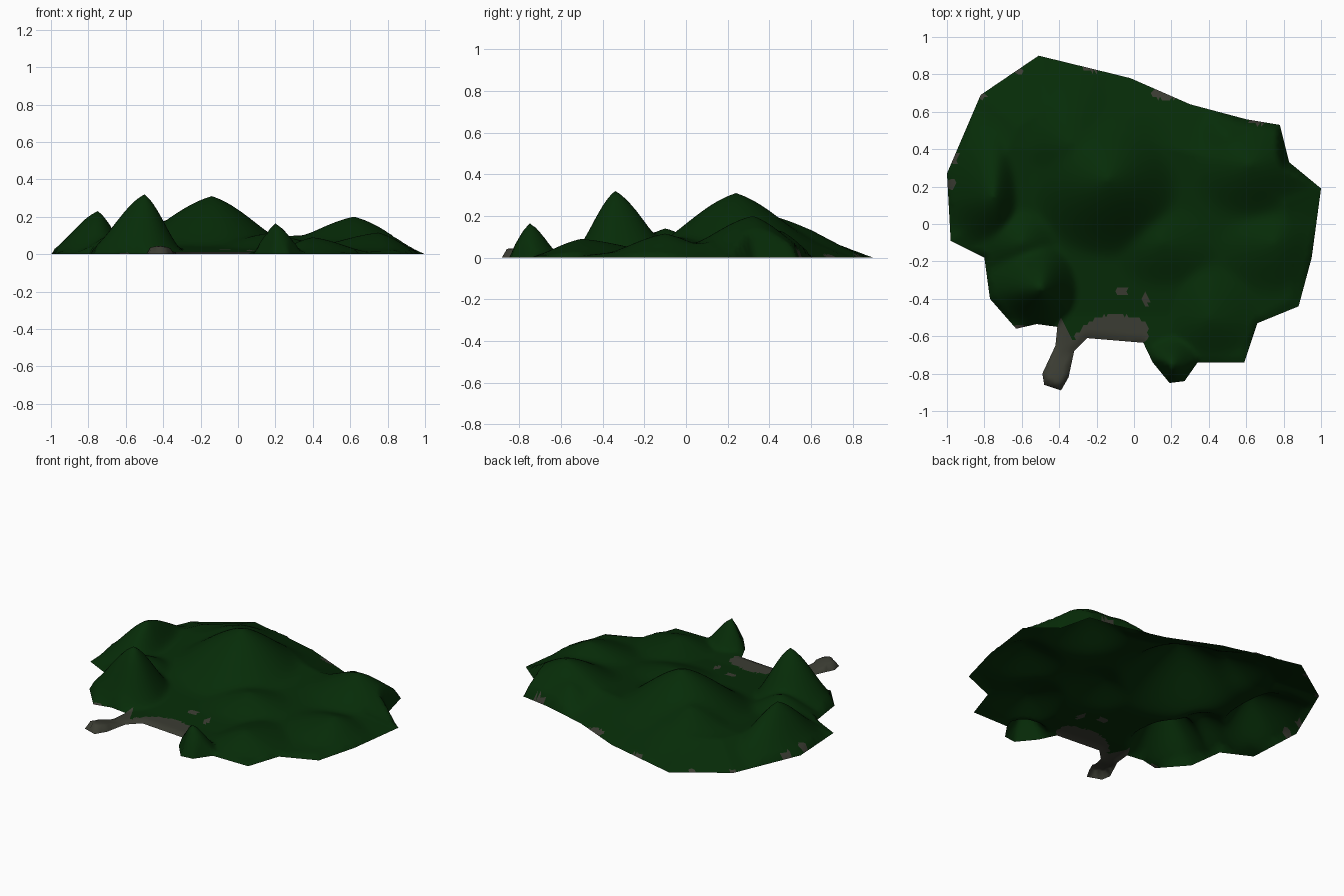
import bpy
import bmesh
import math
from mathutils import Vector
from mathutils.geometry import delaunay_2d_cdt, intersect_point_line

default_cube = bpy.data.objects.get("Cube")
if default_cube:
    bpy.data.objects.remove(default_cube, do_unlink=True)


def make_material(name, colour):
    material = bpy.data.materials.new(name)
    material.use_nodes = True
    material.diffuse_color = (*colour, 1)
    shader = material.node_tree.nodes["Principled BSDF"]
    shader.inputs["Base Color"].default_value = (*colour, 1)
    shader.inputs["Roughness"].default_value = 0.9
    return material


# Ground outline, anticlockwise from the stony tongue at the front
OUTLINE = [(-.48, -.86), (-.39, -.89), (-.35, -.82), (-.32, -.68), (-.25, -.61),
           (.05, -.635), (.1, -.74), (.19, -.85), (.27, -.84), (.34, -.74),
           (.59, -.74), (.66, -.53), (.88, -.44), (.95, -.18), (1, .19),
           (.83, .33), (.78, .53), (.6, .56), (.3, .64), (-.02, .78),
           (-.51, .9), (-.82, .69), (-1, .27), (-.98, -.09), (-.8, -.18),
           (-.77, -.4), (-.63, -.56), (-.52, -.535), (-.41, -.55), (-.42, -.65),
           (-.49, -.8)]

# Hills: x, y, height, then reach towards -x, +x, -y, +y
HILLS = [(-.14, .24, .31, .56, .5, .5, .5),
         (-.34, .43, .19, .42, .4, .35, .47),
         (-.5, -.34, .32, .32, .22, .22, .3),
         (-.75, .15, .23, .28, .18, .32, .5),
         (.2, -.75, .165, .15, .17, .12, .16),
         (.62, .32, .2, .5, .42, .42, .32),
         (.5, .46, .12, .25, .25, .25, .18),
         (.75, -.1, .115, .5, .25, .35, .3),
         (.15, -.1, .11, .4, .5, .32, .4),
         (.4, -.5, .09, .25, .35, .26, .5),
         (-.6, -.1, .14, .3, .28, .25, .3),
         (-.42, -.84, .045, .2, .2, .2, .2)]

# Bare stony patches: x, y, half width, half depth
STONES = [(-.42, -.78, .13, .24), (-.1, -.58, .18, .095), (.02, -.57, .06, .065),
          (-.24, -.61, .08, .055), (-.39, -.57, .025, .06), (-.31, -.67, .05, .05),
          (-.065, -.36, .033, .026), (.065, -.405, .016, .035),
          (.17, .7, .08, .035), (-.98, .21, .03, .03), (-.96, .36, .02, .05),
          (-.82, .69, .03, .025), (-.63, .82, .04, .02), (-.22, .83, .05, .018),
          (.7, .545, .09, .01), (-.62, -.56, .05, .02)]


def edge_distance(point):
    nearest = math.inf
    for i, end in enumerate(OUTLINE):
        a, b = Vector(OUTLINE[i - 1]), Vector(end)
        _, factor = intersect_point_line(point, a, b)
        foot = a.lerp(b, min(max(factor, 0), 1))
        nearest = min(nearest, (point - foot).length)
    return nearest


def inside(point):
    result = False
    for i, (bx, by) in enumerate(OUTLINE):
        ax, ay = OUTLINE[i - 1]
        if (ay > point.y) != (by > point.y):
            if point.x < ax + (point.y - ay) * (bx - ax) / (by - ay):
                result = not result
    return result


def hill_height(point, hill):
    x, y, height, west, east, south, north = hill
    dx, dy = point.x - x, point.y - y
    t = math.hypot(dx / (east if dx > 0 else west), dy / (north if dy > 0 else south))
    if t >= 1:
        return 0
    bell = (1 + math.cos(math.pi * t)) / 2
    return height * (bell + 1 - t) / 2


def ground_height(point):
    distance = edge_distance(point)
    if distance < 0.001:
        return 0
    # Low rolling apron, higher towards the back
    cap = min(max(0.06 + 0.1 * point.y, 0.012), 0.1)
    heights = [min(distance * 0.4, cap)] + [hill_height(point, h) for h in HILLS]
    blended = sum(h ** 6 for h in heights) ** (1 / 6)
    return min(blended, distance * 2.5)


def is_stone(point):
    return any(math.hypot((point.x - x) / w, (point.y - y) / d) < 1
               for x, y, w, d in STONES)


# Plan points: subdivided rim, hill tops and a regular fill
STEP = 0.02
rim = []
for i, start in enumerate(OUTLINE):
    a, b = Vector(start), Vector(OUTLINE[(i + 1) % len(OUTLINE)])
    pieces = max(1, round((b - a).length / STEP))
    rim += [a.lerp(b, k / pieces) for k in range(pieces)]

tops = [Vector(hill[:2]) for hill in HILLS]
fill = []
count = int(1 / STEP)
for row in range(-count, count + 1):
    for column in range(-count, count + 1):
        point = Vector(((column + 0.5 * (row % 2)) * STEP, row * STEP))
        clear = all((point - top).length > STEP / 2 for top in tops)
        if clear and inside(point) and edge_distance(point) > STEP / 2:
            fill.append(point)

plan, _, triangles, *_ = delaunay_2d_cdt(
    rim + tops + fill, [], [list(range(len(rim)))], 1, 0.0001)

# Hilly ground sheet, open underneath
bm = bmesh.new()
verts = [bm.verts.new((p.x, p.y, ground_height(p))) for p in plan]
for triangle in triangles:
    face = bm.faces.new([verts[i] for i in triangle])
    face.smooth = True
    face.material_index = int(is_stone(face.calc_center_median()))
    face.normal_update()
    if face.normal.z < 0:
        face.normal_flip()
loose = [v for v in bm.verts if not v.link_faces]
bmesh.ops.delete(bm, geom=loose, context="VERTS")

mesh = bpy.data.meshes.new("hilly_ground")
bm.to_mesh(mesh)
bm.free()
mesh.materials.append(make_material("dark_grass_green", (.002, .025, .0024)))
mesh.materials.append(make_material("stone_grey", (.044, .046, .033)))
ground = bpy.data.objects.new("hilly_ground", mesh)
bpy.context.scene.collection.objects.link(ground)
